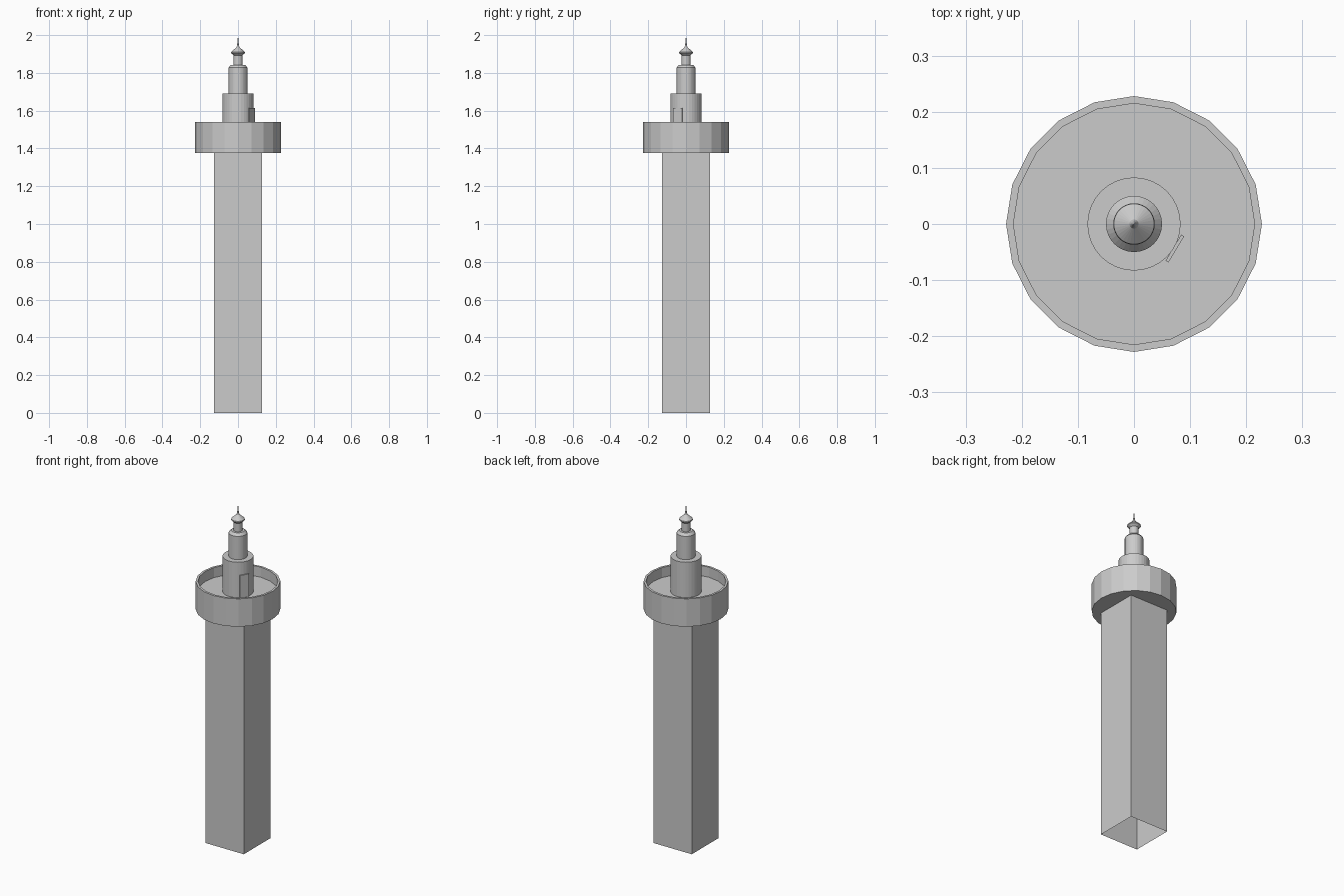
import bpy, bmesh, math
from mathutils import Matrix

if "Cube" in bpy.data.objects:
    bpy.data.objects.remove(bpy.data.objects["Cube"])


def make_object(name, bm):
    bmesh.ops.recalc_face_normals(bm, faces=bm.faces)
    mesh = bpy.data.meshes.new(name)
    bm.to_mesh(mesh)
    bm.free()
    obj = bpy.data.objects.new(name, mesh)
    bpy.context.collection.objects.link(obj)
    return obj


def lathe(name, profile, sides):
    """Revolve (radius, z) points around z; radius 0 closes to a point."""
    bm = bmesh.new()
    rings = []
    for r, z in profile:
        if r == 0:
            rings.append([bm.verts.new((0, 0, z))] * sides)
        else:
            angles = [math.tau * i / sides for i in range(sides)]
            rings.append([bm.verts.new((r * math.cos(a), r * math.sin(a), z)) for a in angles])
    for low, high in zip(rings, rings[1:]):
        for i in range(sides):
            j = (i + 1) % sides
            corners = dict.fromkeys((low[i], low[j], high[j], high[i]))
            bm.faces.new(list(corners))
    return make_object(name, bm)


def box(name, size, matrix):
    bm = bmesh.new()
    bmesh.ops.create_cube(bm, size=1, matrix=matrix @ Matrix.Diagonal((*size, 1)))
    return make_object(name, bm)


FLOOR = 1.48

# Square shaft, open at top and bottom
bm = bmesh.new()
bmesh.ops.create_cube(bm, size=1, matrix=Matrix.Translation((0, 0, 0.6875))
                      @ Matrix.Diagonal((0.252, 0.252, 1.375, 1)))
bm.normal_update()
caps = [f for f in bm.faces if abs(f.normal.z) > 0.9]
bmesh.ops.delete(bm, geom=caps, context='FACES_ONLY')
make_object("shaft", bm)

# Faceted round gallery with a parapet and sunken floor
lathe("gallery", [(0, 1.375), (0.228, 1.375), (0.228, 1.54),
                  (0.215, 1.54), (0.215, FLOOR), (0, FLOOR)], 20)

# Stepped turret, capped by a finial and needle
lathe("turret", [(0.083, FLOOR), (0.083, 1.69), (0.05, 1.69), (0.05, 1.828),
                 (0.037, 1.843), (0.024, 1.843), (0.024, 1.893), (0.037, 1.905),
                 (0.036, 1.911), (0.008, 1.936), (0.005, 1.945), (0, 2.0)], 32)

# Thin door set against the turret
door_top = 1.615
turn = Matrix.Rotation(math.radians(-31), 4, 'Z')
box("door", (0.006, 0.054, door_top - FLOOR),
    turn @ Matrix.Translation((0.085, 0, (door_top + FLOOR) / 2)))
